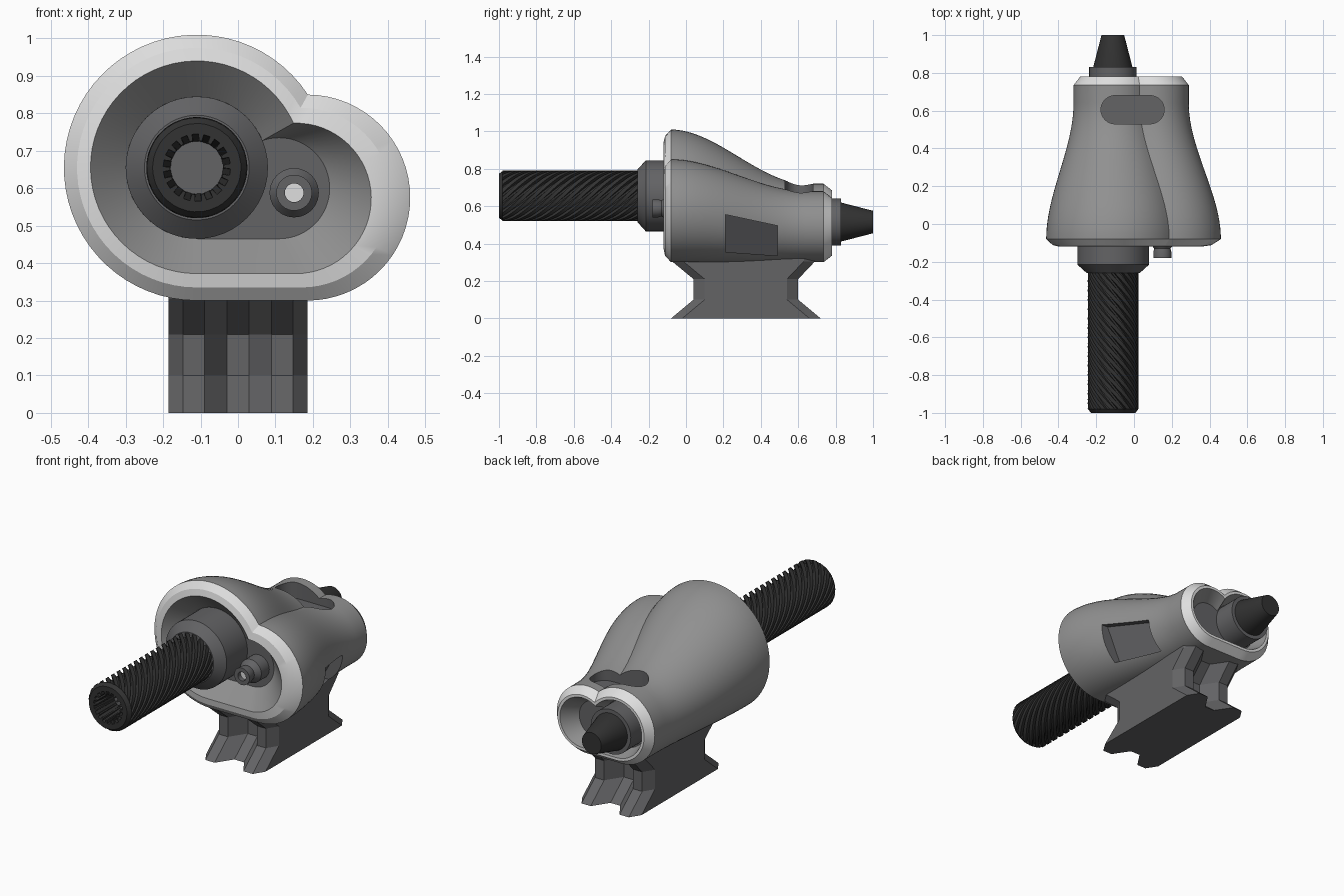
import bpy, bmesh, math
from mathutils import Vector

if "Cube" in bpy.data.objects:
    bpy.data.objects.remove(bpy.data.objects["Cube"])


def material(name, r, g, b):
    m = bpy.data.materials.new(name)
    m.diffuse_color = (r, g, b, 1)
    m.use_nodes = True
    m.node_tree.nodes["Principled BSDF"].inputs["Base Color"].default_value = m.diffuse_color
    return m


GREY, LIGHT, DARK, BLACK = range(4)
MATS = [material("body_grey", .28, .28, .28), material("rim_light_grey", .74, .74, .74),
        material("dark_grey", .125, .125, .13), material("near_black", .032, .032, .032)]


def loft(name, rings, mats, caps, smooth=True):
    """Skin a list of equal-length rings; mats holds one index per band."""
    bm = bmesh.new()
    vs = [[bm.verts.new(p) for p in ring] for ring in rings]
    n = len(vs[0])
    for a, b, m in zip(vs, vs[1:], mats):
        for i in range(n):
            bm.faces.new((a[i], a[(i + 1) % n], b[(i + 1) % n], b[i])).material_index = m
    for ring, m in zip((vs[0], vs[-1]), caps):
        bm.faces.new(ring).material_index = m
    bmesh.ops.recalc_face_normals(bm, faces=bm.faces[:])
    me = bpy.data.meshes.new(name)
    bm.to_mesh(me)
    bm.free()
    ob = bpy.data.objects.new(name, me)
    bpy.context.collection.objects.link(ob)
    for m in MATS:
        me.materials.append(m)
    if smooth:
        smooth_by_angle(ob)
    return ob


def smooth_by_angle(ob):
    bpy.ops.object.select_all(action='DESELECT')
    ob.select_set(True)
    bpy.context.view_layer.objects.active = ob
    bpy.ops.object.shade_smooth_by_angle(angle=math.radians(25))


def lathe(name, cx, cz, profile, mats, caps, n=48):
    """Turned part along y from (radius, y) points."""
    rings = [[(cx + r * math.cos(2 * math.pi * i / n), y, cz + r * math.sin(2 * math.pi * i / n))
              for i in range(n)] for r, y in profile]
    return loft(name, rings, mats, caps)


def lobes(y, ra, bx, rb, bottom, ax=-.11, na=44, nb=32):
    """Outline of two merged circles standing on a common flat bottom."""
    az, bz = bottom + ra, bottom + rb
    dx, dz = bx - ax, bz - az
    d = math.hypot(dx, dz)
    t0 = math.atan2(dz, dx) + math.acos((ra * ra + d * d - rb * rb) / (2 * ra * d))
    px, pz = ax + ra * math.cos(t0), az + ra * math.sin(t0)
    t1 = math.atan2(pz - bz, px - bx)
    pts = []
    for i in range(na + 1):
        t = t0 + (1.5 * math.pi - t0) * i / na
        pts.append((ax + ra * math.cos(t), y, az + ra * math.sin(t)))
    for i in range(nb):
        t = -math.pi / 2 + (t1 + math.pi / 2) * i / nb
        pts.append((bx + rb * math.cos(t), y, bz + rb * math.sin(t)))
    return pts


# Housing: front recess, light rim, tapering shell, rear rim, rear recess
rings = [lobes(-.03, .19, .11, .135, .465), lobes(-.12, .284, .155, .201, .372),
         lobes(-.112, .32, .17, .24, .335)]
mats = [GREY, LIGHT, LIGHT]
STEPS = 24
for i in range(STEPS + 1):
    y = -.08 + .72 * i / STEPS
    t = i / STEPS
    s = t * t * (3 - 2 * t)
    rings.append(lobes(y, .355 - .145 * s, .185 - .085 * s, .275 - .085 * s, .30))
    mats.append(GREY)
rings += [lobes(.735, .21, .10, .19, .30), lobes(.78, .175, .10, .155, .335),
          lobes(.78, .16, .10, .14, .35), lobes(.70, .13, .07, .105, .38)]
mats += [LIGHT, LIGHT, GREY]
housing = loft("housing", rings, mats, (DARK, DARK), smooth=False)


def cut(target, cutter):
    mod = target.modifiers.new("cut", 'BOOLEAN')
    mod.operation = 'DIFFERENCE'
    mod.solver = 'EXACT'
    mod.object = cutter
    cutter.hide_render = True
    bpy.context.view_layer.objects.active = target
    bpy.ops.object.modifier_apply(modifier=mod.name)
    bpy.data.objects.remove(cutter)


# Rounded slot on the top of the housing
slot = []
for cx, start in ((.085, -math.pi / 2), (-.10, math.pi / 2)):
    for i in range(17):
        t = start + math.pi * i / 16
        slot.append((cx + .075 * math.cos(t), .605 + .075 * math.sin(t)))
cut(housing, loft("slot_cutter", [[(x, y, z) for x, y in slot] for z in (.63, .95)],
                  [DARK], (DARK, DARK), smooth=False))

# Sunken panel on the right side
inner = [(.36, .21, .555), (.27, .49, .495), (.18, .49, .335), (.27, .21, .355)]
cut(housing, loft("panel_cutter", [inner, [(.6, y, z) for _, y, z in inner]],
                  [DARK], (DARK, DARK), smooth=False))
smooth_by_angle(housing)

# Front hub and small hollow pin
lathe("front_hub", -.11, .655, [(.19, -.02), (.19, -.215), (.14, -.26)], [DARK, DARK], (DARK, DARK))
lathe("small_pin", .15, .588,
      [(.066, -.02), (.066, -.10), (.043, -.13), (.048, -.15), (.048, -.18), (.025, -.18), (.025, -.155)],
      [DARK] * 6, (DARK, LIGHT), n=24)

# Helically grooved shaft with a splined bore in its end
TEETH, CX, CZ = 18, -.11, .655


def gear(y, outer, inner_r, twist):
    pts = []
    for k in range(TEETH):
        for f, r in ((0, outer), (.55, outer), (.62, inner_r), (.93, inner_r)):
            t = 2 * math.pi * (k + f) / TEETH + twist
            pts.append((CX + r * math.cos(t), y, CZ + r * math.sin(t)))
    return pts


RATE = 7
rings = []
for i in range(45):
    y = -.25 - .73 * i / 44
    rings.append(gear(y, .135, .114, RATE * y))
end = RATE * -.98
rings += [gear(-.98, .133, .133, end), gear(-1, .118, .118, end),
          gear(-1, .09, .072, end), gear(-.85, .07, .07, end)]
loft("grooved_shaft", rings, [BLACK] * (len(rings) - 1), (BLACK, DARK))

# Rear collar and tapered tip
lathe("rear_collar", -.112, .515, [(.125, .68), (.125, .83)], [DARK], (DARK, DARK))
lathe("rear_tip", -.112, .515, [(.104, .82), (.104, .83), (.06, 1.0)], [BLACK, BLACK], (BLACK, BLACK))

# Waisted foot with chamfered, grooved ends
plan = [(-.185, .06), (-.147, 0), (-.09, 0), (-.03, .09), (.03, .09), (.09, 0), (.147, 0), (.185, .06)]
rings = []
for z, y0, y1 in ((0, -.08, .72), (.10, .04, .60), (.21, .04, .60), (.305, -.075, .69), (.33, -.075, .69)):
    rings.append([(x, y0 + d, z) for x, d in plan] + [(x, y1 - d, z) for x, d in reversed(plan)])
loft("foot", rings, [DARK] * 4, (DARK, DARK), smooth=False)
